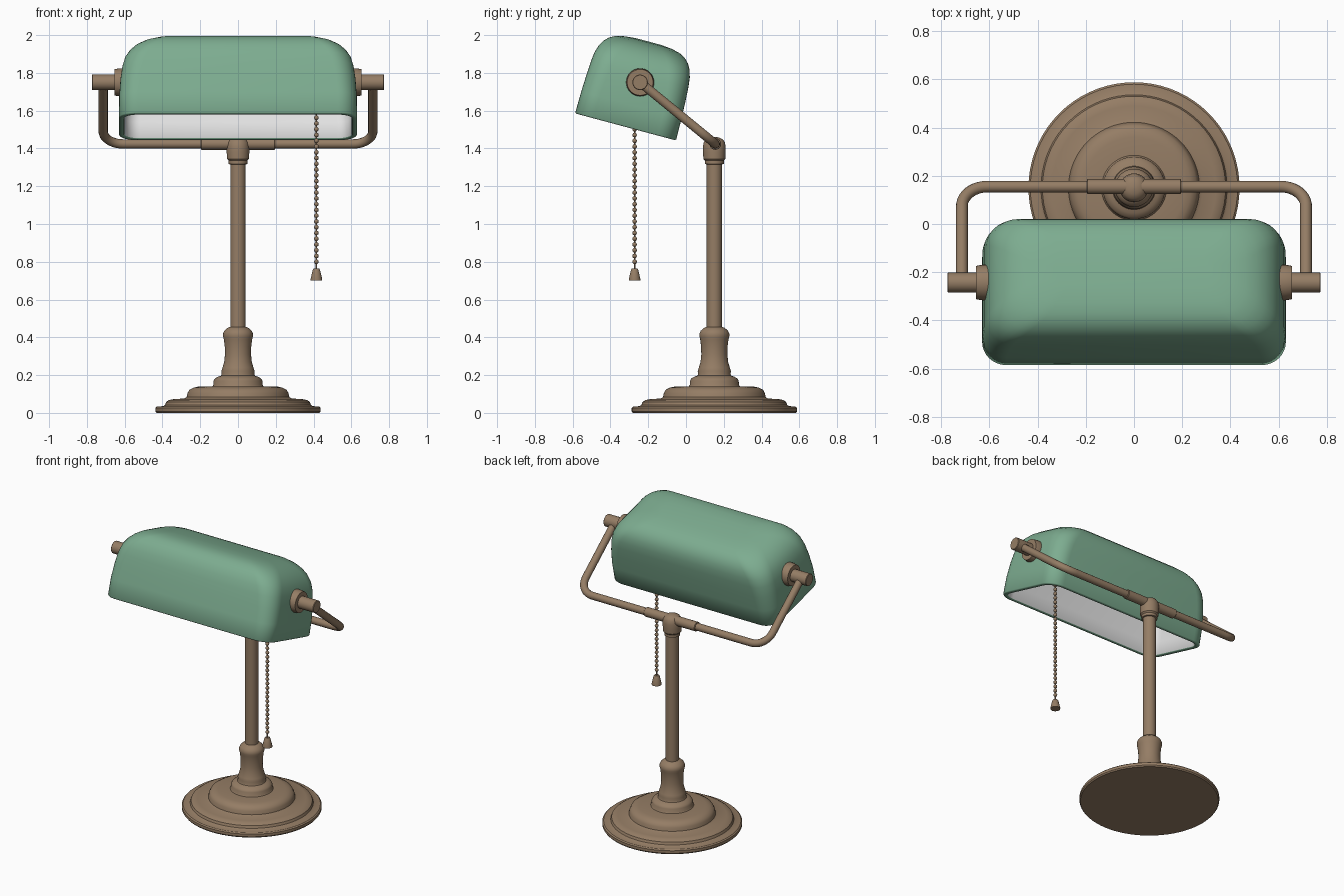
import bpy, bmesh, math
from mathutils import Vector, Matrix

if "Cube" in bpy.data.objects:
    bpy.data.objects.remove(bpy.data.objects["Cube"])


def material(name, rgb):
    m = bpy.data.materials.new(name)
    m.diffuse_color = (*rgb, 1)
    m.use_nodes = True
    m.node_tree.nodes["Principled BSDF"].inputs["Base Color"].default_value = m.diffuse_color
    return m


BRONZE = material("bronze", (0.30, 0.205, 0.13))
GREEN = material("green_glass", (0.205, 0.415, 0.28))
WHITE = material("white_lining", (0.88, 0.88, 0.88))
PY = 0.15                              # y of the post
PIVOT = Vector((0, -0.243, 1.75))      # hinge line of the shade


def finish(bm, name, mats, angle=35):
    bmesh.ops.recalc_face_normals(bm, faces=bm.faces)
    me = bpy.data.meshes.new(name)
    bm.to_mesh(me)
    bm.free()
    ob = bpy.data.objects.new(name, me)
    bpy.context.collection.objects.link(ob)
    for m in mats:
        me.materials.append(m)
    smooth(ob, angle)
    return ob


def smooth(ob, angle):
    bpy.ops.object.select_all(action='DESELECT')
    ob.select_set(True)
    bpy.context.view_layer.objects.active = ob
    bpy.ops.object.shade_smooth_by_angle(angle=math.radians(angle))


def loft(bm, rings):
    """Skin closed rings of points, capping both ends; returns the bands of faces."""
    vs = [[bm.verts.new(p) for p in r] for r in rings]
    n = len(vs[0])
    bands = [[bm.faces.new((a[i], a[(i + 1) % n], b[(i + 1) % n], b[i])) for i in range(n)]
             for a, b in zip(vs, vs[1:])]
    return vs, bands


def lathe(name, profile, matrix, n=48):
    bm = bmesh.new()
    rings = [[matrix @ Vector((r * math.cos(2 * math.pi * i / n), r * math.sin(2 * math.pi * i / n), z))
              for i in range(n)] for r, z in profile]
    vs, _ = loft(bm, rings)
    bm.faces.new(vs[0])
    bm.faces.new(vs[-1])
    return finish(bm, name, [BRONZE])


# stepped round base with turned neck
post = Matrix.Translation((0, PY, 0))
lathe("base", [(.432, 0), (.438, .008), (.438, .026), (.43, .033), (.395, .036), (.386, .042), (.38, .058),
               (.365, .068), (.34, .073), (.285, .076), (.272, .083), (.267, .105), (.258, .122), (.235, .134),
               (.21, .139), (.135, .141), (.13, .148), (.129, .17), (.122, .182), (.105, .192), (.09, .197),
               (.086, .205), (.088, .222), (.082, .24), (.073, .27), (.069, .31), (.07, .35), (.075, .39),
               (.079, .405), (.079, .42), (.072, .435), (.055, .45), (.04, .456)], post, 72)

# upright post and the collar on top
lathe("post", [(.041, .44), (.041, 1.34)], post, 32)
lathe("collar", [(.04, 1.315), (.05, 1.318), (.05, 1.336), (.058, 1.345), (.06, 1.38), (.06, 1.41), (.056, 1.432),
                 (.045, 1.448), (.026, 1.458), (.005, 1.461)], post, 32)

# sleeve across the collar
ALONG_X = Matrix.Rotation(math.pi / 2, 4, 'Y')
lathe("yoke_sleeve", [(.028, -.195), (.031, -.192), (.031, .192), (.028, .195)],
      Matrix.Translation((0, .155, 1.424)) @ ALONG_X, 24)

# bent yoke tube carrying the shade
corner = Vector((.714, .155, 1.424))
tip = Vector((.714, PIVOT.y, PIVOT.z))
arm = (tip - corner).normalized()
R = .105
c = corner + Vector((-R, 0, 0)) + arm * R
half = [c + R * (math.sin(t) * Vector((1, 0, 0)) - math.cos(t) * arm)
        for t in [math.pi / 2 * k / 10 for k in range(11)]] + [tip]
path = [Vector((-p.x, p.y, p.z)) for p in reversed(half)] + half
cu = bpy.data.curves.new("yoke", 'CURVE')
cu.dimensions = '3D'
cu.bevel_depth = 0.0245
cu.bevel_resolution = 5
cu.use_fill_caps = True
sp = cu.splines.new('POLY')
sp.points.add(len(path) - 1)
for q, p in zip(sp.points, path):
    q.co = (*p, 1)
yoke = bpy.data.objects.new("yoke", cu)
bpy.context.collection.objects.link(yoke)
cu.materials.append(BRONZE)
bpy.ops.object.select_all(action='DESELECT')
yoke.select_set(True)
bpy.context.view_layer.objects.active = yoke
bpy.ops.object.convert(target='MESH')
smooth(bpy.context.object, 40)

# hinge knobs and flanges at both ends of the shade
for side, s in (("left", -1), ("right", 1)):
    m = Matrix.Translation(PIVOT) @ Matrix.Scale(s, 4, (1, 0, 0)) @ ALONG_X
    lathe("hinge_knob_" + side, [(.041, .59), (.041, .771), (.038, .774)], m, 32)
    lathe("hinge_flange_" + side, [(.074, .60), (.074, .628), (.071, .645), (.069, .655)], m, 32)


# tilted shade: rounded rectangles stacked outside, then back down the inside
def rounded(u, hx, hy, r, k=8):
    pts = []
    for q, (sx, sy) in enumerate(((1, 1), (-1, 1), (-1, -1), (1, -1))):
        for i in range(k + 1):
            a = math.pi / 2 * (q + i / k)
            pts.append(Vector((sx * (hx - r) + r * math.cos(a), sy * (hy - r) + r * math.sin(a), u)))
    return pts


layers = [(.006, .63, .2765, .10), (.12, .629, .275, .10), (.22, .622, .271, .105), (.29, .612, .267, .11),
          (.34, .598, .261, .115), (.38, .574, .249, .118), (.41, .545, .232, .12), (.435, .508, .207, .12),
          (.452, .462, .174, .11), (.462, .41, .13, .09), (.468, .33, .07, .05)]
T = .028
inner = [(max(u - T, .005), hx - T, hy - T, r - T * .7) for u, hx, hy, r in layers]
bm = bmesh.new()
outer_vs, _ = loft(bm, [rounded(*l) for l in layers])
rim = [(0, .625, .2715, .096), (0, .607, .2535, .085)]
inner_vs, inner_bands = loft(bm, [rounded(*l) for l in inner])
rim_vs, _ = loft(bm, [rounded(*l) for l in rim])
n = len(rim_vs[0])
for a, b in ((outer_vs[0], rim_vs[0]), (rim_vs[1], inner_vs[0])):
    for i in range(n):
        bm.faces.new((a[i], a[(i + 1) % n], b[(i + 1) % n], b[i]))
bm.faces.new(outer_vs[-1])
ceiling = bm.faces.new(inner_vs[-1])
for f in [f for band in inner_bands for f in band] + [ceiling]:
    f.material_index = 1
shade = finish(bm, "shade", [GREEN, WHITE], 50)
shade.location = (0, -.32, 1.514)
shade.rotation_euler = (math.radians(-15), 0, 0)

# pull chain of beads on a thin cord, with a flared pull
CX, CY = .415, -.272
bm = bmesh.new()
z = .80
while z < 1.90:
    bmesh.ops.create_icosphere(bm, subdivisions=2, radius=.0125, matrix=Matrix.Translation((CX, CY, z)))
    z += .0305
finish(bm, "chain_beads", [BRONZE], 60)
hang = Matrix.Translation((CX, CY, 0))
lathe("chain_cord", [(.004, .75), (.004, 1.92)], hang, 8)
lathe("chain_pull", [(.031, .70), (.031, .707), (.019, .758), (.015, .764)], hang, 24)
